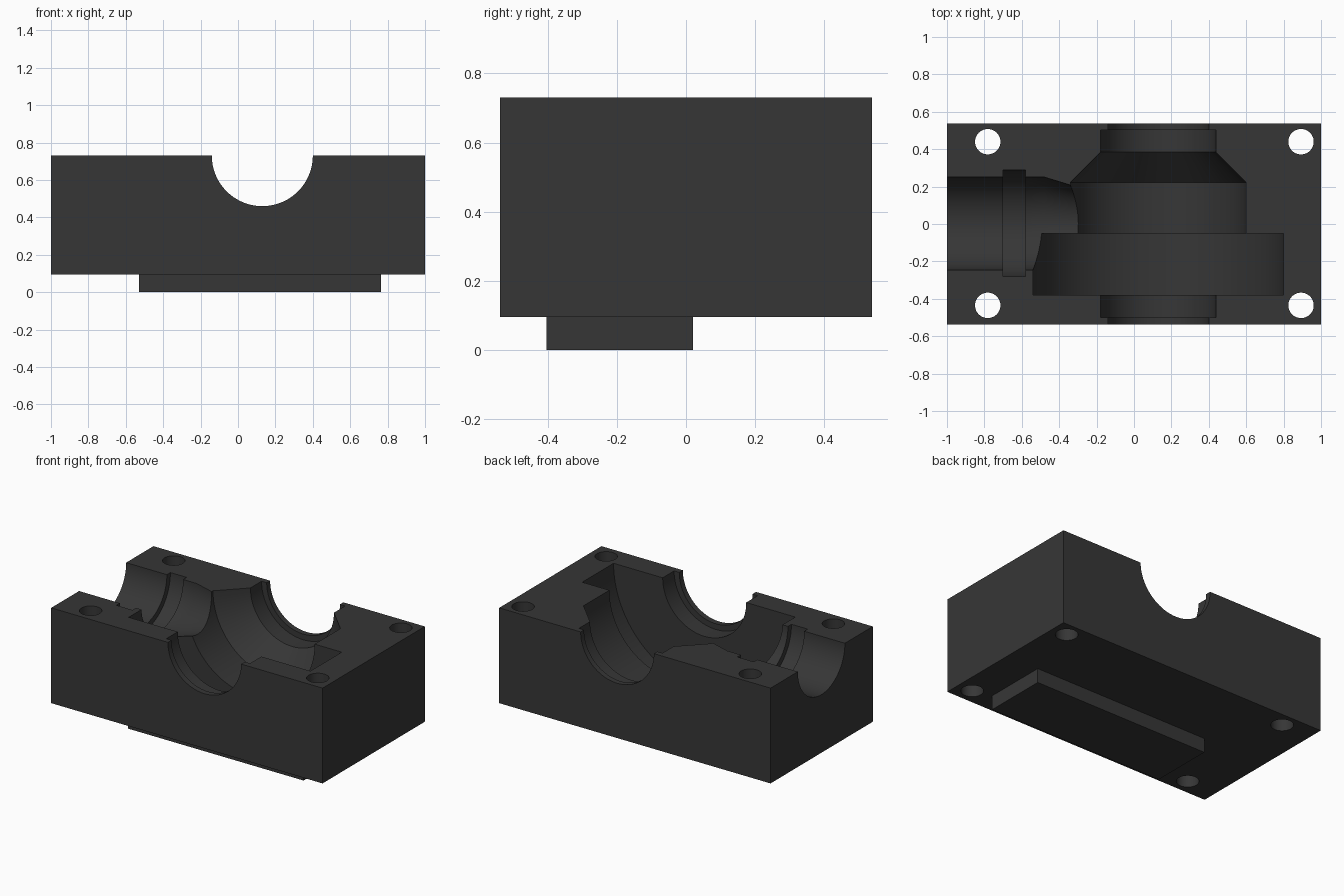
import bpy, bmesh, math
from mathutils import Matrix, Vector

if "Cube" in bpy.data.objects:
    bpy.data.objects.remove(bpy.data.objects["Cube"])

SPLIT_Z = 0.73      # parting plane, holds both bore axes
BORE_X = 0.13       # main bore centre

metal = bpy.data.materials.new("dark grey")
metal.diffuse_color = (0.037, 0.037, 0.037, 1)
metal.use_nodes = True
metal.node_tree.nodes["Principled BSDF"].inputs["Base Color"].default_value = metal.diffuse_color


def finish(name, bm):
    bmesh.ops.recalc_face_normals(bm, faces=bm.faces)
    mesh = bpy.data.meshes.new(name)
    bm.to_mesh(mesh)
    bm.free()
    mesh.materials.append(metal)
    ob = bpy.data.objects.new(name, mesh)
    bpy.context.collection.objects.link(ob)
    return ob


def box(name, lo, hi):
    lo, hi = Vector(lo), Vector(hi)
    bm = bmesh.new()
    bmesh.ops.create_cube(bm, size=1)
    bmesh.ops.transform(bm, verts=bm.verts, matrix=Matrix.Translation((lo + hi) / 2)
                        @ Matrix.Diagonal((*(hi - lo), 1)))
    return finish(name, bm)


def turned(name, profile, place, sides=96):
    """Solid of revolution from (position along axis, radius) pairs."""
    bm = bmesh.new()
    rings = [[bm.verts.new(place @ Vector((r * math.cos(2 * math.pi * i / sides),
                                           r * math.sin(2 * math.pi * i / sides), t)))
              for i in range(sides)] for t, r in profile]
    for a, b in zip(rings, rings[1:]):
        for i in range(sides):
            j = (i + 1) % sides
            bm.faces.new((a[i], a[j], b[j], b[i]))
    bm.faces.new(rings[0])
    bm.faces.new(rings[-1])
    return finish(name, bm)


# Housing block with the raised pad underneath
housing = box("housing_block", (-1, -0.538, 0.095), (1, 0.538, SPLIT_Z))
pad = box("bottom_pad", (-0.53, -0.403, 0), (0.765, 0.02, 0.3))

# Stepped main bore along y
along_y = Matrix.Translation((BORE_X, 0, SPLIT_Z)) @ Matrix.Rotation(-math.pi / 2, 4, 'X')
main_bore = turned("main_bore_cutter", [
    (-0.7, 0.27), (-0.50, 0.27), (-0.50, 0.308), (-0.38, 0.308), (-0.38, 0.67),
    (-0.05, 0.67), (-0.05, 0.47), (0.222, 0.47), (0.385, 0.308), (0.502, 0.308),
    (0.502, 0.27), (0.7, 0.27)], along_y)

# Side port along x with a ring groove and tapered throat
along_x = Matrix.Translation((0, 0.003, SPLIT_Z)) @ Matrix.Rotation(math.pi / 2, 4, 'Y')
side_port = turned("side_port_cutter", [
    (-1.2, 0.248), (-0.70, 0.248), (-0.70, 0.285), (-0.58, 0.285), (-0.58, 0.248),
    (-0.48, 0.248), (-0.34, 0.205), (-0.1, 0.14)], along_x)

# Four bolt holes
holes = [turned("bolt_hole_cutter", [(-0.2, 0.068), (1.0, 0.068)],
                Matrix.Translation((x, y, 0)), 48)
         for x in (-0.782, 0.893) for y in (-0.435, 0.44)]

for tool, op in [(pad, 'UNION'), (main_bore, 'DIFFERENCE'), (side_port, 'DIFFERENCE')] + \
                [(h, 'DIFFERENCE') for h in holes]:
    mod = housing.modifiers.new(tool.name, 'BOOLEAN')
    mod.operation, mod.solver, mod.object = op, 'EXACT', tool

# Bake the cuts and drop the helpers
bpy.context.view_layer.update()
baked = bpy.data.meshes.new_from_object(housing.evaluated_get(bpy.context.evaluated_depsgraph_get()))
housing.modifiers.clear()
housing.data = baked
for tool in [pad, main_bore, side_port] + holes:
    bpy.data.objects.remove(tool)

# One material, smooth bores with crisp edges
baked.materials.clear()
baked.materials.append(metal)
for p in baked.polygons:
    p.material_index = 0
bpy.context.view_layer.objects.active = housing
housing.select_set(True)
bpy.ops.object.shade_smooth_by_angle(angle=math.radians(25))
